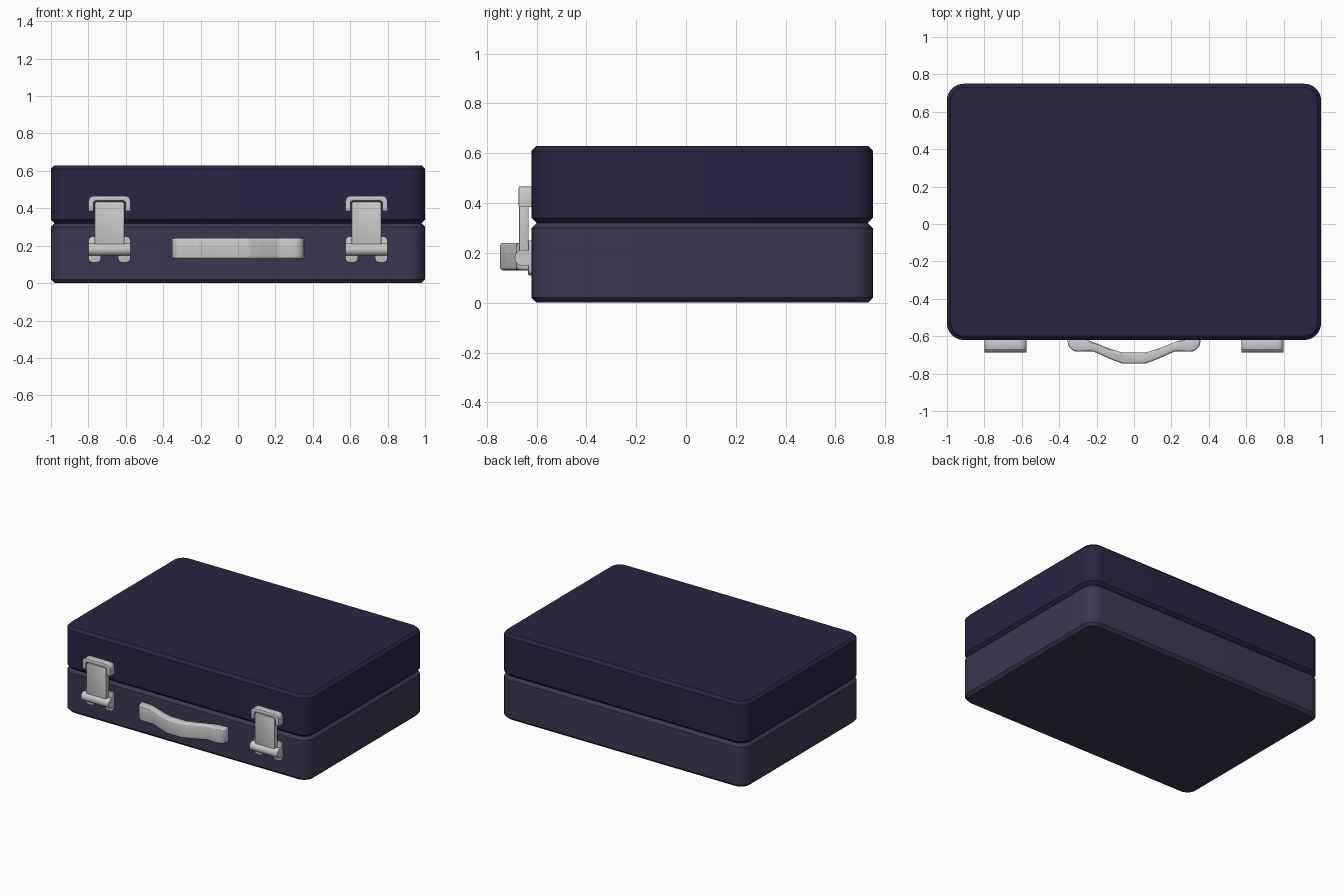
import bpy, bmesh, math
from mathutils import Vector

if "Cube" in bpy.data.objects:
    bpy.data.objects.remove(bpy.data.objects["Cube"])


def material(name, rgb):
    m = bpy.data.materials.new(name)
    m.diffuse_color = (*rgb, 1)
    m.use_nodes = True
    m.node_tree.nodes["Principled BSDF"].inputs["Base Color"].default_value = m.diffuse_color
    return m


def rounded(pts, radii, seg=6):
    """Round the corners of a closed 2D outline."""
    out = []
    for i, p in enumerate(pts):
        p, r = Vector(p), radii[i] if isinstance(radii, list) else radii
        a, b = Vector(pts[i - 1]) - p, Vector(pts[(i + 1) % len(pts)]) - p
        if r <= 0:
            out.append(p)
            continue
        a, b = a.normalized(), b.normalized()
        half = a.angle(b) / 2
        centre = p + (a + b).normalized() * (r / math.sin(half))
        s, e = p + a * (r / math.tan(half)) - centre, p + b * (r / math.tan(half)) - centre
        total = s.angle(e)
        for k in range(seg + 1):
            t = k / seg
            out.append(centre + (s * math.sin((1 - t) * total) + e * math.sin(t * total)) / math.sin(total))
    return out


def rect(x0, x1, y0, y1):
    return [(x0, y0), (x1, y0), (x1, y1), (x0, y1)]


def prism(name, outline, lo, hi, axis='Z', bevel=0.0, seg=1, mat=None):
    """Extrude an XY outline along z, or an XZ outline along y."""
    put = (lambda p, d: (p[0], p[1], d)) if axis == 'Z' else (lambda p, d: (p[0], d, p[1]))
    bm = bmesh.new()
    low = [bm.verts.new(put(p, lo)) for p in outline]
    high = [bm.verts.new(put(p, hi)) for p in outline]
    rims = [bm.faces.new(low), bm.faces.new(high)]
    n = len(outline)
    for i in range(n):
        j = (i + 1) % n
        bm.faces.new((low[i], low[j], high[j], high[i]))
    bmesh.ops.recalc_face_normals(bm, faces=bm.faces)
    if bevel:
        edges = list({e for f in rims for e in f.edges})
        bmesh.ops.bevel(bm, geom=edges, offset=bevel, segments=seg, profile=0.5, affect='EDGES')
    me = bpy.data.meshes.new(name)
    bm.to_mesh(me)
    bm.free()
    ob = bpy.data.objects.new(name, me)
    bpy.context.collection.objects.link(ob)
    if mat:
        me.materials.append(mat)
    smooth(ob)
    return ob


def smooth(ob):
    bpy.ops.object.select_all(action='DESELECT')
    ob.select_set(True)
    bpy.context.view_layer.objects.active = ob
    bpy.ops.object.shade_smooth_by_angle(angle=math.radians(30))


# Case halves with chamfered rims that meet in a V groove
navy = material("navy", (0.021, 0.018, 0.055))
slate = material("slate", (0.044, 0.039, 0.083))
plan = rounded(rect(-1, 1, -0.62, 0.75), 0.09, 8)
prism("case_base", plan, 0, 0.32, bevel=0.02, mat=slate)
prism("case_lid", plan, 0.32, 0.63, bevel=0.02, mat=navy)

# Bowed carrying handle
outer = [(0.355, -0.61), (0.355, -0.685), (0.22, -0.68), (0.12, -0.725), (0.06, -0.747)]
inner = [(0.06, -0.688), (0.12, -0.67), (0.235, -0.625), (0.30, -0.61)]
half = outer + inner
outline = outer + [(-x, y) for x, y in reversed(outer)] + [(-x, y) for x, y in reversed(inner)] + inner
# order: right outer, left outer, left inner, right inner
outline = outer + [(-x, y) for x, y in reversed(outer)] \
    + [(-x, y) for x, y in reversed(inner)] + inner
right_r = [0, 0.055, 0.06, 0.05, 0.05]
inner_r = [0.05, 0.05, 0.03, 0]
outline = outer + [(-x, y) for x, y in reversed(outer)]
radii = right_r + right_r[::-1]
outline += [(-x, y) for x, y in reversed(inner)] + inner
radii += inner_r[::-1] + inner_r
prism("handle", rounded(outline, radii, 5), 0.13, 0.24, bevel=0.012, seg=3)

# Two latches
for side, cx in (("left", -0.687), ("right", 0.687)):
    # Catch on the lid: inverted U
    catch = [(cx - 0.113, 0.385), (cx - 0.085, 0.385), (cx - 0.085, 0.44), (cx + 0.085, 0.44),
             (cx + 0.085, 0.385), (cx + 0.113, 0.385), (cx + 0.113, 0.467), (cx - 0.113, 0.467)]
    prism(f"{side}_latch_catch", rounded(catch, [0, 0, 0.015, 0.015, 0, 0, 0.03, 0.03], 4),
          -0.672, -0.615, 'Y', 0.005, 2)
    # Lever plate
    prism(f"{side}_latch_lever", rounded(rect(cx - 0.08, cx + 0.08, 0.20, 0.435), 0.012, 3),
          -0.67, -0.632, 'Y', 0.004, 2)
    # Mounting feet
    for tag, s in (("outer", -1), ("inner", 1)):
        fx = cx + s * 0.079
        prism(f"{side}_latch_foot_{tag}", rounded(rect(fx - 0.034, fx + 0.034, 0.11, 0.25), 0.022, 4),
              -0.634, -0.615, 'Y', 0.004, 2)
    # Hinge barrel with its block against the case
    bpy.ops.mesh.primitive_cylinder_add(vertices=24, radius=0.033, depth=0.226,
                                        location=(cx, -0.655, 0.18), rotation=(0, math.pi / 2, 0))
    barrel = bpy.context.object
    barrel.name = f"{side}_latch_barrel"
    smooth(barrel)
    prism(f"{side}_latch_block", rect(cx - 0.113, cx + 0.113, 0.15, 0.21), -0.655, -0.615, 'Y')
